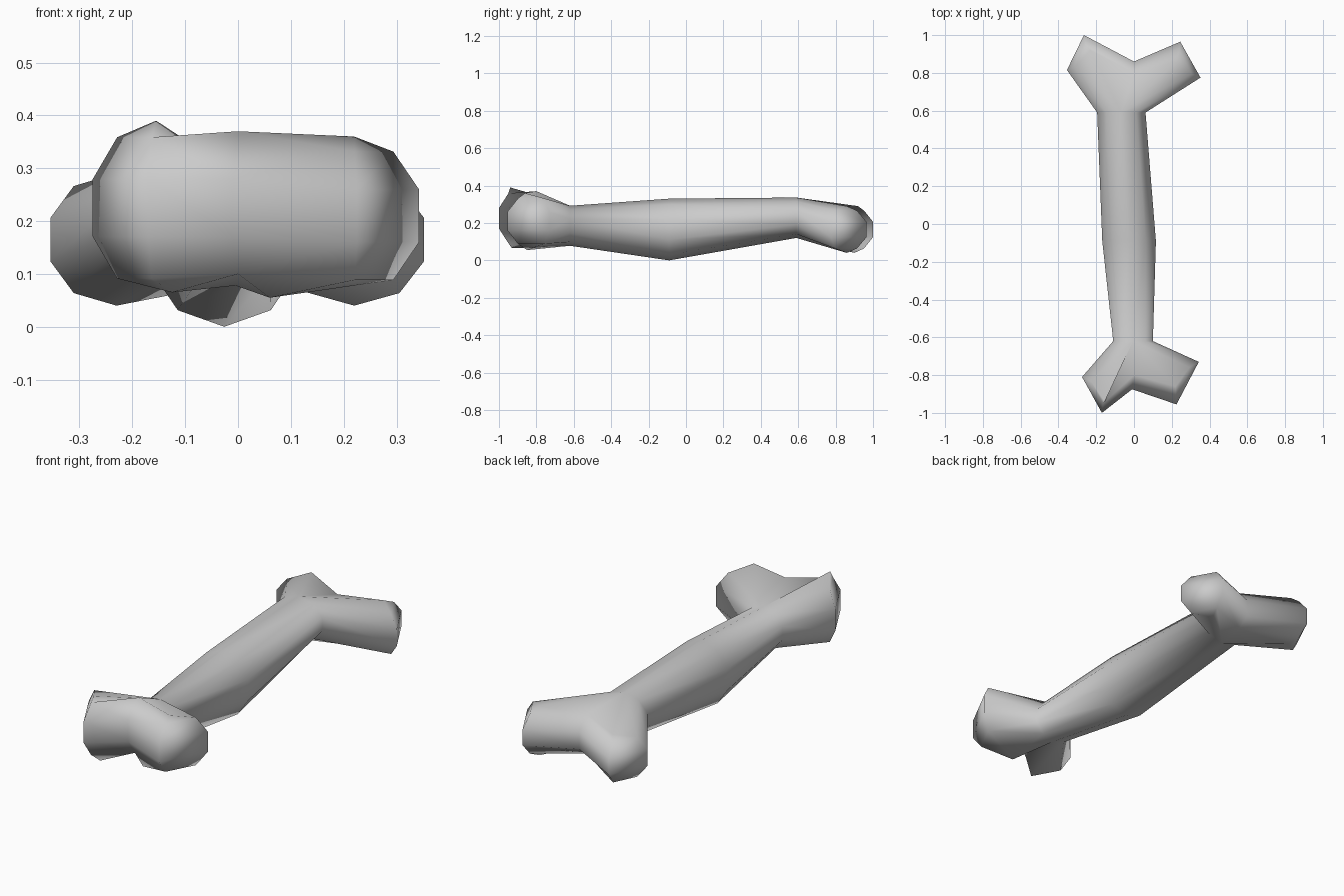
import bpy, bmesh
from mathutils import Vector

if "Cube" in bpy.data.objects:
    bpy.data.objects.remove(bpy.data.objects["Cube"])

# ten-sided section: (sideways, vertical) factors, starting at the top
SIDE = [(.62, .81), (1, .33), (1, -.33), (.62, -.81)]
SECTION = [(0, 1)] + SIDE + [(0, -1)] + [(-u, v) for u, v in reversed(SIDE)]

bm = bmesh.new()


def shaft_ring(x, y, z, rx, rz):
    return [bm.verts.new((x + u * rx, y, z + v * rz)) for u, v in SECTION]


def bridge(a, b):
    n = len(a)
    for i in range(n):
        j = (i + 1) % n
        bm.faces.new((a[i], a[j], b[j], b[i]))


def knob(base, outer, inner, zlow, zhigh, top, bottom):
    """Branch from a fork ring to a domed end; outer/inner are plan corners."""
    o, i = Vector(outer), Vector(inner)
    mid, half = (o + i) / 2, (o - i) / 2
    axis = Vector((half.y, -half.x)).normalized()
    if axis.x * mid.x < 0:
        axis = -axis
    zc, rz = (zlow + zhigh) / 2, (zhigh - zlow) / 2
    ring = []
    for k, (u, v) in enumerate(SECTION):
        if k == 0:
            co = top
        elif k == 5:
            co = bottom
        else:
            p = mid + half * u - axis * (.03 if abs(v) > .5 else 0)
            co = (p.x, p.y, zc + v * rz)
        ring.append(bm.verts.new(co))
    bridge(base, ring)
    # domed cap, row by row
    bm.faces.new((ring[0], ring[1], ring[9]))
    for k in range(1, 4):
        bm.faces.new((ring[k], ring[k + 1], ring[9 - k], ring[10 - k]))
    bm.faces.new((ring[4], ring[5], ring[6]))


def fork(s, crotch, right, left):
    c = [bm.verts.new(p) for p in crotch]
    knob(s[:6] + c, *right)
    knob([s[0]] + s[9:4:-1] + c, *left)


# shaft
front = shaft_ring(-.005, -.62, .185, .105, .107)
middle = shaft_ring(-.026, -.09, .165, .142, .165)
back = shaft_ring(-.067, .59, .228, .128, .108)
bridge(front, middle)
bridge(middle, back)

# front pair of knobs
fork(front,
     [(0, -.83, .10), (-.01, -.87, .17), (-.01, -.875, .28), (0, -.80, .37)],
     ((.343, -.73), (.225, -.955), .06, .36, (.22, -.86, .36), (.06, -.85, .055)),
     ((-.275, -.81), (-.17, -1), .06, .39, (-.155, -.94, .39), (-.125, -.93, .065)))

# back pair of knobs
fork(back,
     [(0, .80, .085), (0, .86, .13), (0, .86, .22), (0, .80, .285)],
     ((.352, .775), (.245, .965), .04, .29, (.22, .86, .29), (.22, .86, .04)),
     ((-.355, .815), (-.265, 1), .04, .29, (-.23, .92, .29), (-.23, .90, .04)))

bmesh.ops.recalc_face_normals(bm, faces=bm.faces)
for f in bm.faces:
    f.smooth = True
mesh = bpy.data.meshes.new("bone")
bm.to_mesh(mesh)
bm.free()
bpy.context.collection.objects.link(bpy.data.objects.new("bone", mesh))
